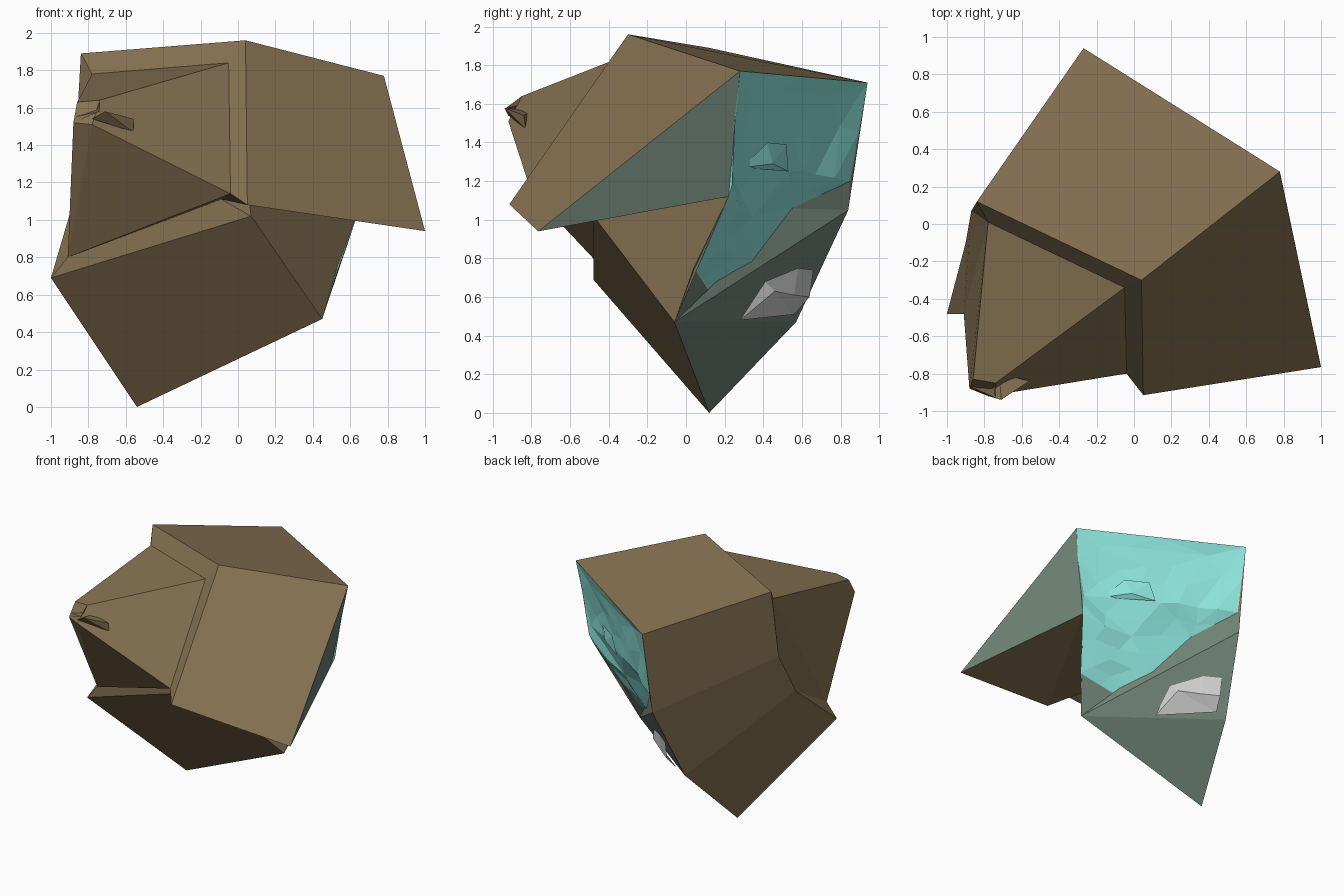
import bpy, bmesh, random
from mathutils import Vector

if "Cube" in bpy.data.objects:
    bpy.data.objects.remove(bpy.data.objects["Cube"])

random.seed(3)
CORE = Vector((0, 0, 1))


def colour(name, rgb):
    m = bpy.data.materials.new(name)
    m.diffuse_color = (*rgb, 1)
    m.use_nodes = True
    m.node_tree.nodes["Principled BSDF"].inputs["Base Color"].default_value = m.diffuse_color
    return m


BROWN = colour("brown_stone", (0.235, 0.165, 0.083))
GREEN = colour("grey_green_stone", (0.157, 0.223, 0.18))
TEAL = colour("teal_crystal", (0.26, 0.76, 0.70))


def part(name, pts, faces, mat=None, jitter=0.0):
    """Flat-faced part: faces are strings of point names, turned away from the core."""
    bm = bmesh.new()
    verts, loops = {}, [f.split() for f in faces]
    for loop in loops:
        for k in loop:
            if k not in verts:
                verts[k] = bm.verts.new(pts[k])
        bm.faces.new([verts[k] for k in loop])
    if jitter:
        bmesh.ops.subdivide_edges(bm, edges=bm.edges[:], cuts=1, use_grid_fill=True)
        for v in bm.verts:
            if not v.is_boundary:
                v.co += Vector([random.uniform(-jitter, jitter) for _ in range(3)])
    bm.normal_update()
    for f in bm.faces:
        if f.normal.dot(f.calc_center_median() - CORE) < 0:
            f.normal_flip()
    me = bpy.data.meshes.new(name)
    bm.to_mesh(me)
    bm.free()
    ob = bpy.data.objects.new(name, me)
    bpy.context.collection.objects.link(ob)
    if mat:
        me.materials.append(mat)
    return ob


# Corners of the cracked outer cube
P = dict(
    A=(-.27, .94, 1.71), B=(.78, .28, 1.77), C=(.04, -.30, 1.96), D=(-.84, .12, 1.89),
    E=(1, -.765, .94), F=(.05, -.915, 1.08), G=(.07, -.48, 1.02), H=(-1, -.48, .69),
    I=(-.54, .12, 0), J=(.45, -.06, .47), K=(.67, .22, 1.12), N=(.06, -.42, 1.10),
    A2=(-.27, .85, 1.20), A3=(-.29, .84, 1.05), A4=(-.39, .57, .47),
    D2=(-.87, .07, 1.36), D3=(-.90, -.10, 1.03))
# Inner corners of the stepped frame around the front block
P.update(c=(-.05, -.34, 1.84), d=(-.78, .01, 1.78), f=(-.04, -.80, 1.14),
         g=(-.09, -.48, 1.11), h=(-.91, -.48, .80))
# Broken tip of the front block
P.update(t0=(-.86, -.83, 1.63), t1=(-.88, -.88, 1.52),
         t2=(-.74, -.85, 1.64), t3=(-.78, -.92, 1.51))
# Rim of the crystal pocket on the broken side
P.update(p1=(-.08, .55, 1.06), p2=(.10, .34, .77), p3=(.26, .12, .63), p4=(.54, .04, .75))

part("outer_shell", P, [
    "A B C D", "C B E F", "F E K", "N F K", "G N K J", "G J I H",
    "A D D2 A3", "A A3 A2", "D2 D3 A4 A3", "D3 H I A4"], BROWN)
part("stepped_frame", P, [
    "D C c d", "C F f c", "F N g f", "G g N", "G H h g", "d D D2", "D2 d h D3", "D3 h H"], BROWN)
part("front_block", P, [
    "d c t2 t0", "c f t3 t2", "d t0 t1 h", "t1 t3 h", "t3 f h", "f g h", "t0 t2 t3 t1"], BROWN)
part("broken_face", P, [
    "B E K", "J I A4", "J A4 A3", "A3 A2 p1", "J A3 p1", "J p1 p2", "J p2 p3", "J p3 p4"], GREEN)

# Splinters on the broken tip
P.update(s0=(-.78, -.92, 1.54), s1=(-.71, -.94, 1.58), s2=(-.56, -.84, 1.54),
         s3=(-.56, -.83, 1.47), s4=(-.72, -.80, 1.56), s5=(-.74, -.93, 1.58),
         s6=(-.87, -.87, 1.55), s7=(-.76, -.82, 1.60))
part("tip_splinter", P, ["s0 s1 s3", "s1 s2 s3", "s1 s4 s2", "s4 s3 s2", "s0 s4 s1"], BROWN)
part("tip_chip", P, ["s5 s6 s7", "s5 s7 t2", "s5 s6 t1"], BROWN)

# Shallow crystal pocket, an upper wall above a ridge and a lower hollow
P.update(m0=(.69, .23, 1.27), m1=(.20, .52, 1.25), m2=(-.05, .67, 1.23),
         u1=(.15, .61, 1.55), u2=(.46, .38, 1.50), q1=(.32, .34, 1.00), q2=(.40, .20, .84))
part("crystal_pocket", P, [
    "B A u1", "B u1 u2", "B u2 m0", "u2 u1 m1", "u2 m1 m0", "u1 m2 m1", "u1 A m2", "A A2 m2",
    "m0 m1 q1", "m0 q1 K", "m1 m2 p1", "m2 A2 p1", "m1 p1 q1", "q1 p1 p2", "q1 p2 q2",
    "q1 q2 K", "q2 p2 p3", "q2 p3 p4", "q2 p4 K", "B m0 K"], TEAL, 0.015)

# Crystal standing on the ridge
P.update(k0=(.55, .29, 1.27), k1=(.24, .53, 1.25), k2=(.44, .42, 1.40),
         k3=(.29, .52, 1.39), k4=(.40, .45, 1.29))
part("ridge_crystal", P, ["k0 k4 k2", "k4 k3 k2", "k4 k1 k3", "k0 k1 k4"], TEAL)

# Grey stone lodged in the lower broken face
P.update(r0=(.03, .28, .48), r1=(.0, .41, .68), r2=(-.17, .58, .75), r3=(-.28, .66, .74),
         r4=(-.28, .64, .60), r5=(-.31, .56, .51), r6=(-.03, .46, .63), r7=(-.17, .56, .61))
part("lodged_stone", P, [
    "r0 r6 r1", "r1 r6 r7 r2", "r2 r7 r3", "r3 r7 r4", "r4 r7 r5", "r5 r7 r6", "r0 r5 r6"])
